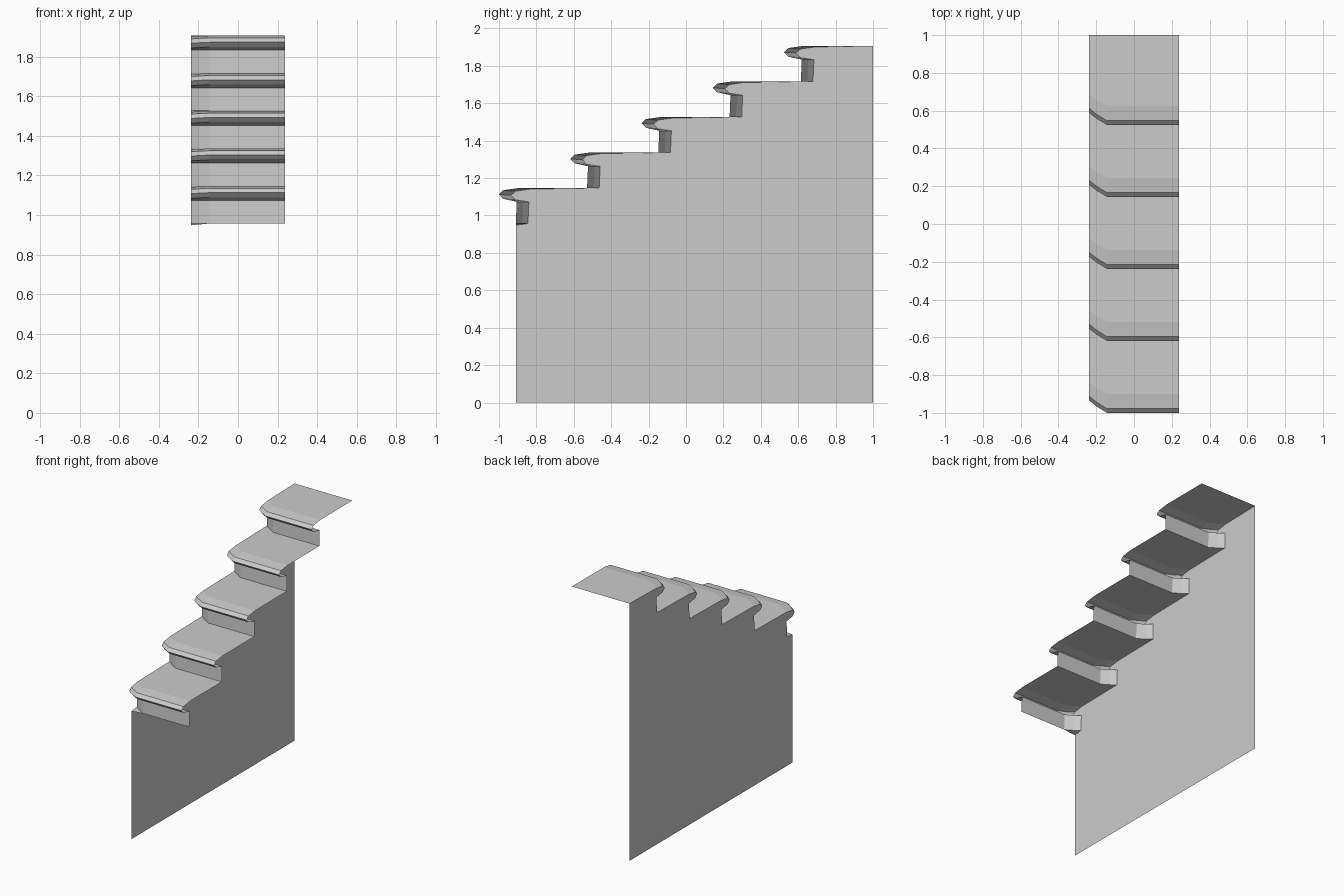
import bpy
import bmesh

cube = bpy.data.objects.get("Cube")
if cube:
    bpy.data.objects.remove(cube, do_unlink=True)

STEPS, RUN, RISE = 5, 0.381, 0.19
BACK = 1.0
WALL_FRONT = -0.91

# Plan of the rounded corner: (x, setback in y)
PLAN = [(-0.237, 0.065), (-0.2, 0.035), (-0.143, 0.0), (0.237, 0.0)]

# Side profile of the first step (y, z), from riser foot over the nosing
RISER = [(-0.91, 0.957), (-0.905, 1.073)]
NOSING = [(-0.977, 1.089), (-1.0, 1.113), (-0.977, 1.135), (-0.9, 1.146)]

material = bpy.data.materials.new("plain grey")
material.use_nodes = True
GREY = (0.6, 0.6, 0.6, 1.0)
material.diffuse_color = GREY
material.node_tree.nodes["Principled BSDF"].inputs["Base Color"].default_value = GREY


def add_object(name, bm):
    mesh = bpy.data.meshes.new(name)
    bm.to_mesh(mesh)
    bm.free()
    mesh.materials.append(material)
    obj = bpy.data.objects.new(name, mesh)
    bpy.context.collection.objects.link(obj)
    return obj


def step_profile(index, setback):
    """Profile of one step, moved back by the corner setback."""
    dy, dz = index * RUN, index * RISE
    dip = setback * 0.08
    points = [(y + dy + setback, z + dz) for y, z in RISER]
    points += [(y + dy + setback, z + dz - dip) for y, z in NOSING]
    foot_y, foot_z = RISER[0]
    end = BACK if index == STEPS - 1 else foot_y + dy + RUN + setback
    points.append((end, foot_z + dz + RISE))
    return points


# Steps: riser, nosing and tread swept along the plan
for i in range(STEPS):
    bm = bmesh.new()
    rows = [[bm.verts.new((x, y, z)) for y, z in step_profile(i, setback)]
            for x, setback in PLAN]
    for a, b in zip(rows, rows[1:]):
        for j in range(len(a) - 1):
            bm.faces.new((a[j], b[j], b[j + 1], a[j + 1]))
    # Small ledge between the lowest riser and the wall corner
    if i == 0:
        corner = bm.verts.new((PLAN[0][0], WALL_FRONT, 0.948))
        for a, b in zip(rows[:2], rows[1:3]):
            bm.faces.new((corner, b[0], a[0]))
    add_object(f"step_{i + 1}", bm)

# Side wall: one face that follows the outline of the steps
outline = [(BACK, 0.0), (WALL_FRONT, 0.0), (WALL_FRONT, 0.948)]
for i in range(STEPS):
    profile = step_profile(i, PLAN[0][1])
    outline += profile if i == STEPS - 1 else profile[:-1]
bm = bmesh.new()
wall = bm.faces.new([bm.verts.new((PLAN[0][0], y, z)) for y, z in outline])
wall.normal_update()
if wall.normal.x > 0:
    wall.normal_flip()
bmesh.ops.triangulate(bm, faces=[wall], ngon_method='EAR_CLIP')
add_object("side_wall", bm)
